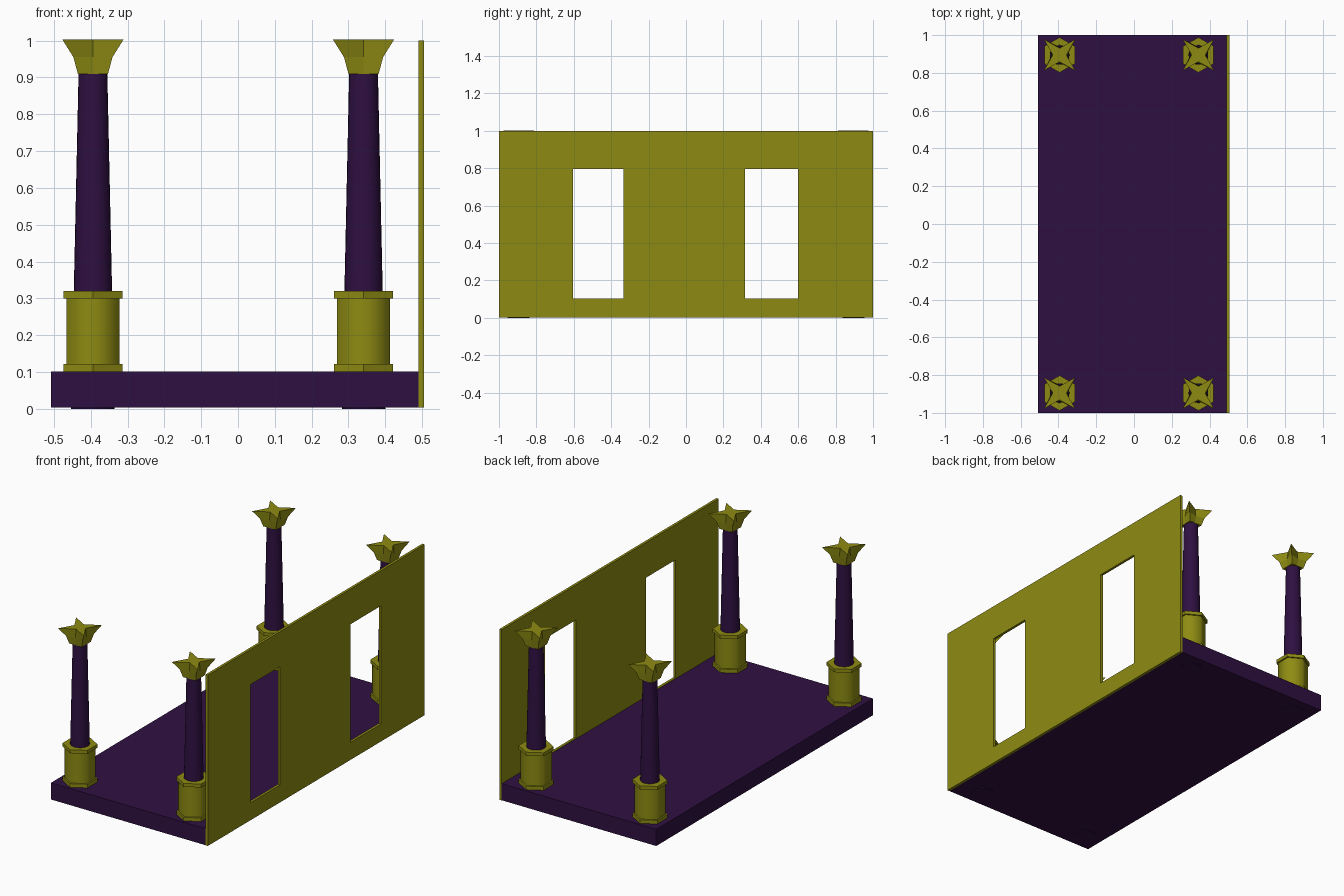
import bpy, bmesh
from math import radians

if "Cube" in bpy.data.objects:
    bpy.data.objects.remove(bpy.data.objects["Cube"])


def material(name, rgb):
    m = bpy.data.materials.new(name)
    m.diffuse_color = (*rgb, 1)
    m.use_nodes = True
    m.node_tree.nodes["Principled BSDF"].inputs["Base Color"].default_value = m.diffuse_color
    return m


OLIVE = material("olive", (0.27, 0.26, 0.006))
PURPLE = material("purple", (0.028, 0.005, 0.053))


def finish(bm, name, mat):
    bmesh.ops.recalc_face_normals(bm, faces=bm.faces)
    me = bpy.data.meshes.new(name)
    bm.to_mesh(me)
    bm.free()
    me.materials.append(mat)
    ob = bpy.data.objects.new(name, me)
    bpy.context.collection.objects.link(ob)
    return ob


def smooth(ob, angle):
    bpy.ops.object.select_all(action='DESELECT')
    ob.select_set(True)
    bpy.context.view_layer.objects.active = ob
    bpy.ops.object.shade_smooth_by_angle(angle=radians(angle))


def drum(name, mat, sides, x, y, z0, z1, r0, r1):
    bm = bmesh.new()
    bmesh.ops.create_cone(bm, cap_ends=True, segments=sides,
                          radius1=r0, radius2=r1, depth=z1 - z0)
    bmesh.ops.translate(bm, verts=bm.verts, vec=(x, y, (z0 + z1) / 2))
    return finish(bm, name, mat)


def capital(name, x, y):
    # rings of 8 points: corner reach, side-midpoint reach, height
    bm = bmesh.new()
    dirs = [(1, 0), (1, 1), (0, 1), (-1, 1), (-1, 0), (-1, -1), (0, -1), (1, -1)]
    rings = []
    for corner, side, z in [(.041, .040, .91), (.053, .042, .955), (.083, .036, 1.003)]:
        ring = []
        for dx, dy in dirs:
            k = corner if dx and dy else side
            ring.append(bm.verts.new((x + dx * k, y + dy * k, z)))
        rings.append(ring)
    for a, b in zip(rings, rings[1:]):
        for i in range(8):
            j = (i + 1) % 8
            bm.faces.new((a[i], a[j], b[j], b[i]))
    bm.faces.new(rings[0][::-1])
    bm.faces.new(rings[-1])
    return finish(bm, name, OLIVE)


# Floor slab
bm = bmesh.new()
bmesh.ops.create_cube(bm, size=1)
bmesh.ops.scale(bm, verts=bm.verts, vec=(0.998, 2, 0.097))
bmesh.ops.translate(bm, verts=bm.verts, vec=(-0.009, 0, 0.0525))
finish(bm, "floor", PURPLE)

# Wall with two window openings
ys = [-1, -0.605, -0.333, 0.316, 0.60, 1]
zs = [0.003, 0.105, 0.795, 1.0]
bm = bmesh.new()
grid = [[bm.verts.new((0.4975, y, z)) for z in zs] for y in ys]
for i in range(5):
    for j in range(3):
        if j == 1 and i in (1, 3):
            continue
        bm.faces.new((grid[i][j], grid[i + 1][j], grid[i + 1][j + 1], grid[i][j + 1]))
wall = finish(bm, "wall", OLIVE)
mod = wall.modifiers.new("thickness", 'SOLIDIFY')
mod.thickness = 0.015
mod.offset = 0

# Four columns: hexagonal pedestal, tapered shaft, star capital
for x, sx in ((-0.394, "left"), (0.341, "right")):
    for y, sy in ((-0.895, "front"), (0.895, "back")):
        tag = f"{sy}_{sx}"
        smooth(drum("pedestal_" + tag, OLIVE, 6, x, y, .10, .315, .083, .083), 65)
        drum("lower_band_" + tag, OLIVE, 6, x, y, .10, .122, .093, .093)
        drum("upper_band_" + tag, OLIVE, 6, x, y, .30, .32, .093, .093)
        smooth(drum("shaft_" + tag, PURPLE, 24, x, y, 0, .915, .059, .039), 40)
        capital("capital_" + tag, x, y)
